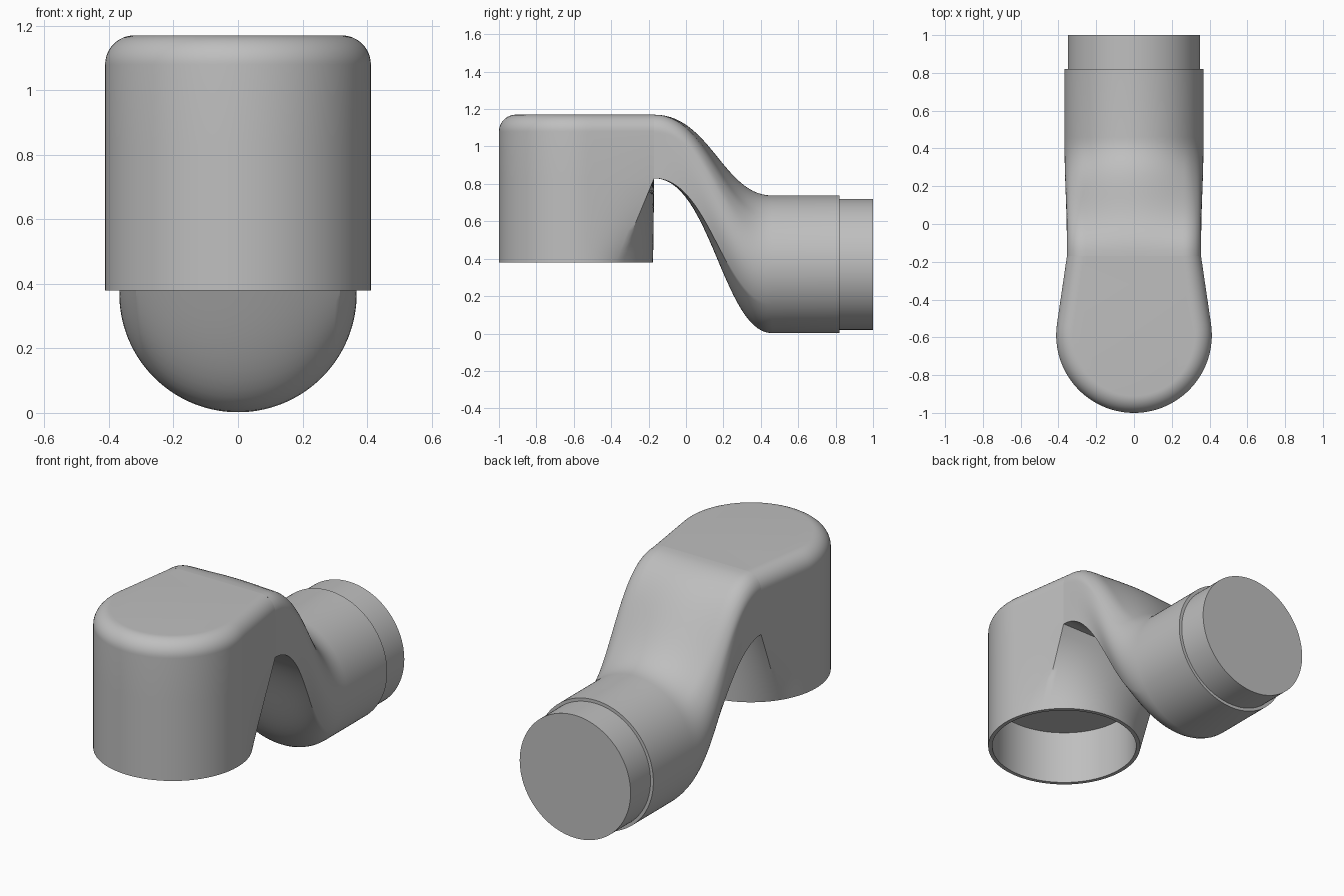
import bpy
from math import sin, cos, pi, radians, atan2, acos, hypot

cube = bpy.data.objects.get("Cube")
if cube:
    bpy.data.objects.remove(cube)

# One plain grey plastic
GREY = (0.52, 0.52, 0.52, 1)
grey = bpy.data.materials.new("grey_plastic")
grey.use_nodes = True
grey.diffuse_color = GREY
grey.node_tree.nodes["Principled BSDF"].inputs["Base Color"].default_value = GREY


def loft(name, rings, cap_start=False, cap_end=False, skip=None):
    """Skin a list of equal-length closed rings."""
    n = len(rings[0])
    verts = [p for ring in rings for p in ring]
    faces = []
    for r in range(len(rings) - 1):
        for i in range(n):
            j = (i + 1) % n
            f = (r * n + i, r * n + j, (r + 1) * n + j, (r + 1) * n + i)
            if not (skip and all(skip(verts[k]) for k in f)):
                faces.append(f)
    if cap_start:
        faces.append(tuple(reversed(range(n))))
    if cap_end:
        faces.append(tuple(range(len(verts) - n, len(verts))))
    me = bpy.data.meshes.new(name)
    me.from_pydata(verts, [], faces)
    me.materials.append(grey)
    me.validate()
    me.shade_smooth()
    me.set_sharp_from_angle(angle=radians(35))
    ob = bpy.data.objects.new(name, me)
    bpy.context.collection.objects.link(ob)
    return ob


# Shared dimensions
HEAD_Y, HEAD_R = -0.588, 0.412
JOIN_Y, JOIN_W = -0.17, 0.355
RIM_Z, UNDER_Z, TOP_Z, ROUND = 0.38, 0.83, 1.17, 0.09
PIPE_Z, PIPE_R, END_R = 0.37, 0.368, 0.35

depth = JOIN_Y - HEAD_Y
TANGENT = atan2(depth, JOIN_W) - acos(HEAD_R / hypot(depth, JOIN_W))
CORNER = radians(34)
ARC, SIDE, BACK = 28, 10, 14


def mirrored(half, z):
    """Half outline from front to back, closed by its mirror image."""
    pts = half + [(-x, y) for x, y in half[-2:0:-1]]
    return [(x, y, z) for x, y in pts]


def steps(a, b, n):
    return [a + (b - a) * i / n for i in range(n)]


def circle(z, r):
    angles = (steps(-pi / 2, TANGENT, ARC) + steps(TANGENT, CORNER, SIDE)
              + steps(CORNER, pi / 2, BACK) + [pi / 2])
    half = [(r * cos(a), HEAD_Y + r * sin(a)) for a in angles]
    half[0], half[-1] = (0, HEAD_Y - r), (0, HEAD_Y + r)
    return mirrored(half, z)


def hood(z, inset=0.0):
    """Round front, tangent sides, straight back."""
    r = HEAD_R - inset
    w = JOIN_W - inset / cos(TANGENT)
    half = [(r * cos(a), HEAD_Y + r * sin(a)) for a in steps(-pi / 2, TANGENT, ARC)]
    half[0] = (0, HEAD_Y - r)
    tx, ty = r * cos(TANGENT), HEAD_Y + r * sin(TANGENT)
    half += list(zip(steps(tx, w, SIDE), steps(ty, JOIN_Y, SIDE)))
    half += [(x, JOIN_Y) for x in steps(w, 0, BACK)] + [(0, JOIN_Y)]
    return mirrored(half, z)


def blend(a, b, t):
    return [tuple(p + (q - p) * t for p, q in zip(u, v)) for u, v in zip(a, b)]


# Head: hollow socket, round rim growing into the hood, rounded top
rim, shoulder = circle(RIM_Z, HEAD_R), hood(UNDER_Z)
rings = [circle(0.69, 0.39), circle(RIM_Z, 0.39)]
rings += [blend(rim, shoulder, i / 8) for i in range(9)]
for i in range(13):
    a = i / 12 * pi / 2
    rings.append(hood(TOP_Z - ROUND + ROUND * sin(a), ROUND * (1 - cos(a))))
loft("socket_head", rings, True, True, skip=lambda p: p[1] > JOIN_Y - 1e-4)

# Neck: box section with rounded top edges sweeping down to a round pipe
N = 200
BOX_CORNER = radians(36)
half_h = (TOP_Z - UNDER_Z) / 2
mid_z = (TOP_Z + UNDER_Z) / 2


def box_point(a):
    """Box section point that flows to angle a of the pipe."""
    c, s = cos(a) / cos(BOX_CORNER), sin(a) / sin(BOX_CORNER)
    m = max(abs(c), abs(s))
    x, z = JOIN_W * c / m, half_h * s / m
    cx, cz = JOIN_W - ROUND, half_h - ROUND
    dx, dz = abs(x) - cx, z - cz
    if dx > 0 and dz > 0:
        k = ROUND / hypot(dx, dz)
        x, z = (cx + dx * k) * (1 if x > 0 else -1), cz + dz * k
    return -x, mid_z + z


def pipe_ring(y, r):
    return [(-r * cos(2 * pi * i / N), y, PIPE_Z + r * sin(2 * pi * i / N))
            for i in range(N)]


NECK_END, LEAVE, ARRIVE = 0.46, 0.30, 0.26


def neck_ring(t):
    """Cubic S-curve, level at both ends."""
    u = 1 - t
    ease = 3 * t * t * u + t ** 3
    y = (JOIN_Y * u ** 3 + (JOIN_Y + LEAVE) * 3 * u * u * t
         + (NECK_END - ARRIVE) * 3 * u * t * t + NECK_END * t ** 3)
    ring = []
    for i, (px, _, pz) in enumerate(pipe_ring(y, PIPE_R)):
        bx, bz = box_point(2 * pi * i / N)
        ring.append((bx + (px - bx) * ease, y, bz + (pz - bz) * ease))
    return ring


rings = [neck_ring(i / 28) for i in range(29)]
rings += [pipe_ring(0.82, PIPE_R), pipe_ring(0.82, END_R)]
loft("neck", rings)

# Narrower closed pipe end
loft("pipe_end", [pipe_ring(0.82, END_R), pipe_ring(1.0, END_R)], cap_end=True)
